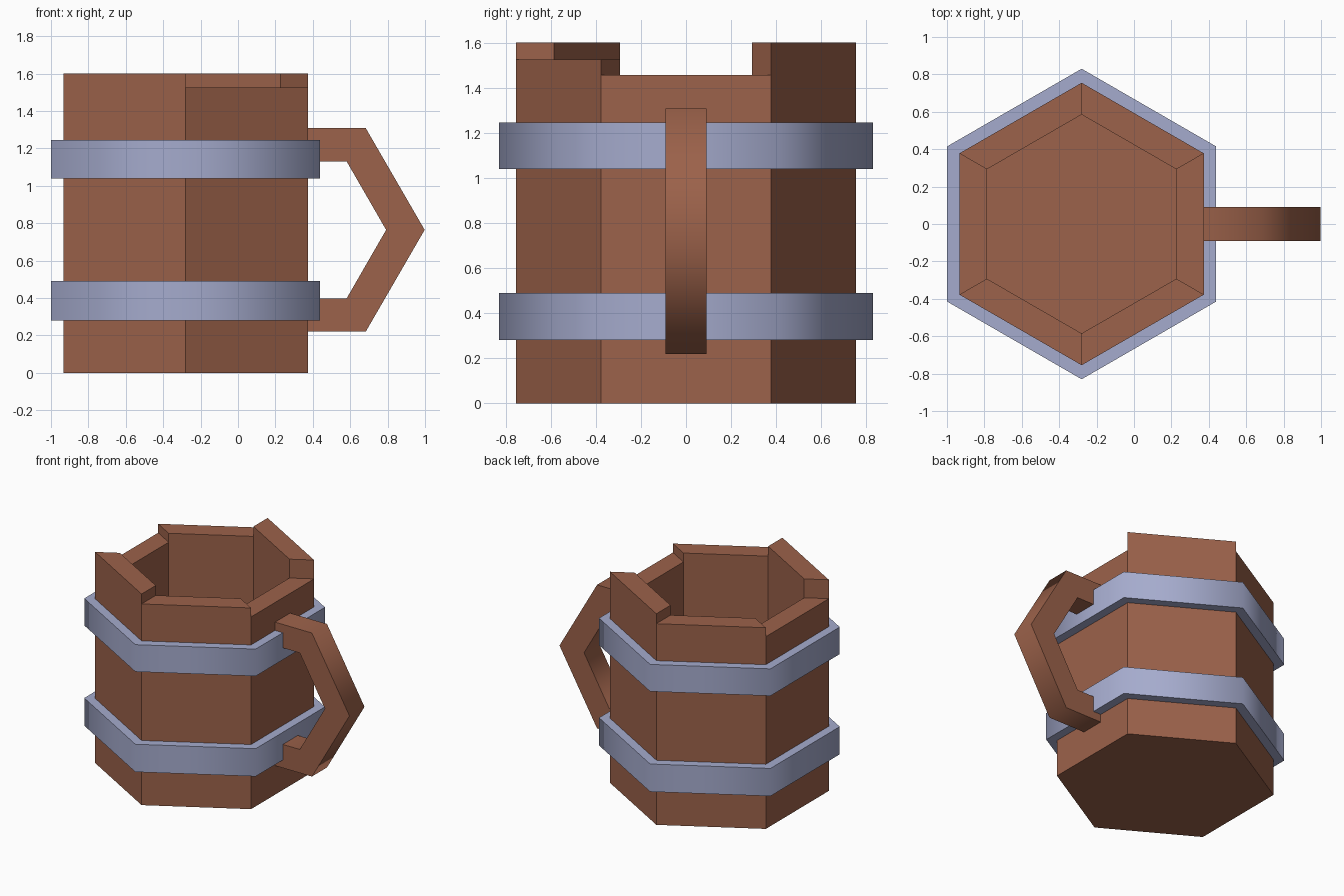
import bpy, bmesh, math
from mathutils import Vector

cube = bpy.data.objects.get("Cube")
if cube:
    bpy.data.objects.remove(cube, do_unlink=True)

CENTRE_X = -0.28
OUTER, INNER, BAND = 0.755, 0.585, 0.83
FLOOR = 0.17
HANDLE_HALF = 0.09


def material(name, colour):
    mat = bpy.data.materials.new(name)
    mat.use_nodes = True
    mat.diffuse_color = colour
    mat.node_tree.nodes["Principled BSDF"].inputs["Base Color"].default_value = colour
    return mat


def finish(name, bm, mat, smooth_angle=None):
    mesh = bpy.data.meshes.new(name)
    bm.to_mesh(mesh)
    bm.free()
    mesh.materials.append(mat)
    obj = bpy.data.objects.new(name, mesh)
    bpy.context.collection.objects.link(obj)
    if smooth_angle:
        bpy.ops.object.select_all(action='DESELECT')
        obj.select_set(True)
        bpy.context.view_layer.objects.active = obj
        bpy.ops.object.shade_smooth_by_angle(angle=math.radians(smooth_angle))
    return obj


def corner(i, radius, z):
    # Corner i starts the side whose normal points at 60 * i degrees
    a = math.radians(60 * i - 30)
    return Vector((CENTRE_X + radius * math.cos(a), radius * math.sin(a), z))


def face(bm, points):
    return bm.faces.new([bm.verts.new(p) for p in points])


wood = material("brown wood", (0.333, 0.122, 0.069, 1))
metal = material("blue grey metal", (0.376, 0.407, 0.61, 1))

# Hollow six-sided body whose staves end at three different heights
heights = [1.457, 1.6, 1.525] * 2
bm = bmesh.new()
for i, h in enumerate(heights):
    j = i + 1
    face(bm, [corner(i, OUTER, 0), corner(j, OUTER, 0), corner(j, OUTER, h), corner(i, OUTER, h)])
    face(bm, [corner(j, INNER, FLOOR), corner(i, INNER, FLOOR), corner(i, INNER, h), corner(j, INNER, h)])
    face(bm, [corner(i, OUTER, h), corner(j, OUTER, h), corner(j, INNER, h), corner(i, INNER, h)])
    # Step down or up to the next stave
    n = heights[j % 6]
    step = [corner(j, OUTER, n), corner(j, INNER, n), corner(j, INNER, h), corner(j, OUTER, h)]
    face(bm, step)
face(bm, [corner(i, INNER, FLOOR) for i in range(6)])
face(bm, [corner(-i, OUTER, 0) for i in range(6)])
bmesh.ops.remove_doubles(bm, verts=bm.verts[:], dist=0.0005)
finish("mug_body", bm, wood)


# Metal hoops around the body
def hoop(name, low, high):
    bm = bmesh.new()
    section = [(OUTER - 0.02, low), (BAND, low), (BAND, high), (OUTER - 0.02, high)]
    for i in range(6):
        for k in range(4):
            (r1, z1), (r2, z2) = section[k], section[(k + 1) % 4]
            face(bm, [corner(i, r1, z1), corner(i + 1, r1, z1), corner(i + 1, r2, z2), corner(i, r2, z2)])
    bmesh.ops.remove_doubles(bm, verts=bm.verts[:], dist=0.0005)
    bmesh.ops.recalc_face_normals(bm, faces=bm.faces[:])
    finish(name, bm, metal, 65)


hoop("lower_hoop", 0.28, 0.49)
hoop("upper_hoop", 1.04, 1.245)

# Angular handle, a strip of quads extruded across its width
outer = [(0.33, 1.308), (0.683, 1.308), (0.998, 0.764), (0.683, 0.22), (0.33, 0.22)]
inner = [(0.33, 1.13), (0.581, 1.13), (0.792, 0.764), (0.581, 0.398), (0.33, 0.398)]
bm = bmesh.new()
strip = [face(bm, [(x, -HANDLE_HALF, z) for x, z in (outer[k], outer[k + 1], inner[k + 1], inner[k])])
         for k in range(4)]
bmesh.ops.remove_doubles(bm, verts=bm.verts[:], dist=0.0005)
result = bmesh.ops.extrude_face_region(bm, geom=bm.faces[:], use_keep_orig=True)
moved = [v for v in result["geom"] if isinstance(v, bmesh.types.BMVert)]
bmesh.ops.translate(bm, verts=moved, vec=(0, 2 * HANDLE_HALF, 0))
bmesh.ops.recalc_face_normals(bm, faces=bm.faces[:])
finish("handle", bm, wood, 65)
